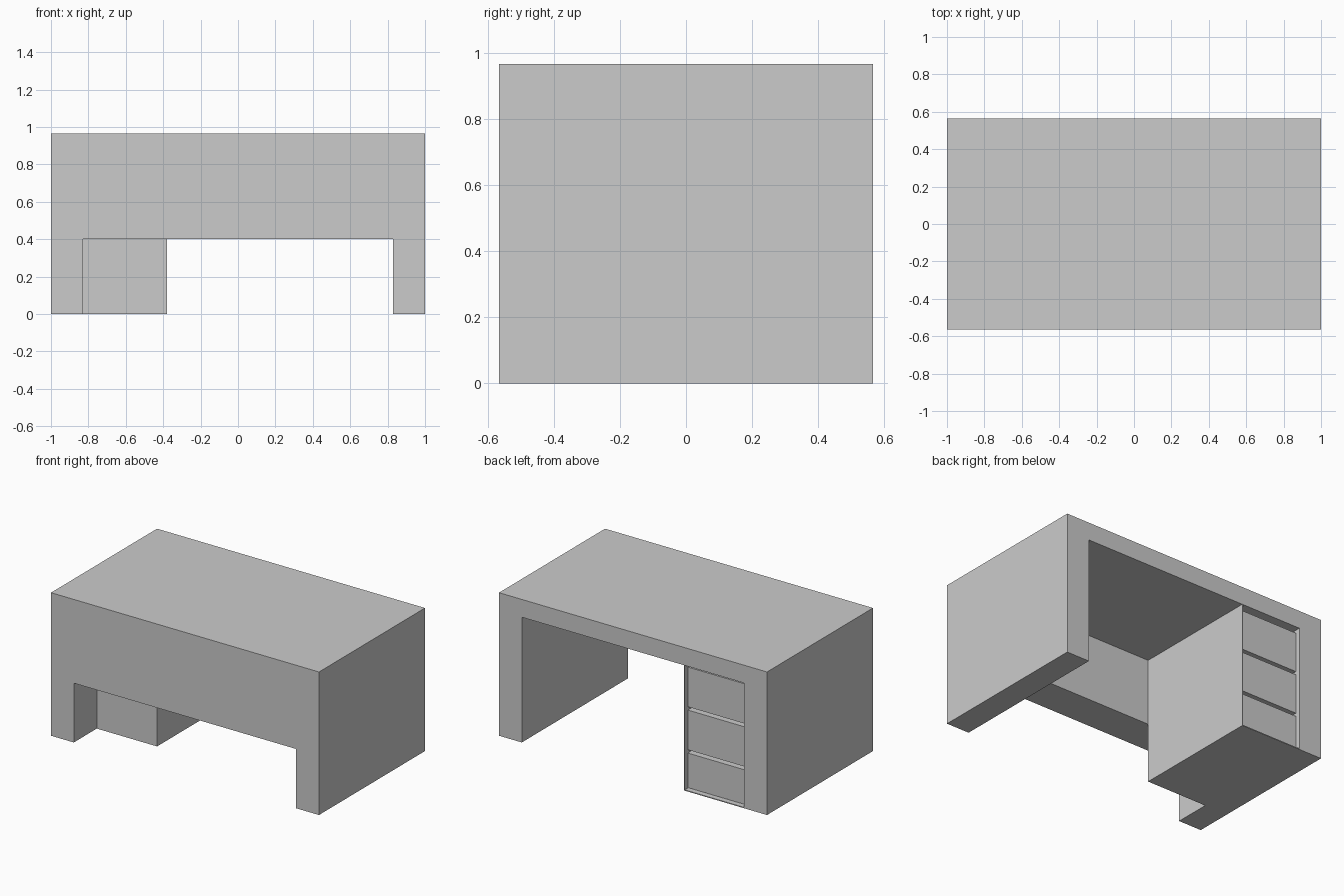
import bpy

if "Cube" in bpy.data.objects:
    bpy.data.objects.remove(bpy.data.objects["Cube"])

W, D, H = 1.0, 0.565, 0.965      # half width, half depth, height
LEG, TOP = 0.17, 0.12            # leg and top thickness
UNDER = H - TOP                  # underside of the top
INNER = W - LEG                  # inner face of the legs
PANEL_BACK = -0.32               # rear face of the front panel
PED_X = -0.38                    # free side of the drawer pedestal


def box(name, x, y, z):
    """Box from (min, max) pairs on each axis."""
    bpy.ops.mesh.primitive_cube_add(
        size=1, location=[(a + b) / 2 for a, b in (x, y, z)])
    ob = bpy.context.object
    ob.name = name
    ob.scale = [b - a for a, b in (x, y, z)]
    bpy.ops.object.transform_apply(location=False, rotation=False, scale=True)
    return ob


# Desk shell: profile of top and legs as one arch, extruded front to back
arch = [(-W, 0), (-W, H), (W, H), (W, 0),
        (INNER, 0), (INNER, UNDER), (-INNER, UNDER), (-INNER, 0)]
n = len(arch)
verts = [(x, y, z) for y in (-D, D) for x, z in arch]
faces = [tuple(range(n - 1, -1, -1)), tuple(range(n, 2 * n))]
faces += [(i, (i + 1) % n, n + (i + 1) % n, n + i) for i in range(n)]
mesh = bpy.data.meshes.new("desk_shell")
mesh.from_pydata(verts, [], faces)

import bmesh
bm = bmesh.new()
bm.from_mesh(mesh)
# Front panel: bridge the legs by extending the front of the arch
bmesh.ops.recalc_face_normals(bm, faces=bm.faces)
bm.to_mesh(mesh)
bm.free()
shell = bpy.data.objects.new("desk_shell", mesh)
bpy.context.collection.objects.link(shell)

# Front panel between the legs
box("front_panel", (-INNER, INNER), (-D, PANEL_BACK), (0.40, UNDER))

# Drawer pedestal: thin side, floor and front wall
t = 0.006
box("pedestal_side", (PED_X - t, PED_X), (PANEL_BACK, D), (0, UNDER))
box("pedestal_floor", (-INNER, PED_X - t), (PANEL_BACK, D), (0, t))
box("pedestal_front_wall", (-INNER, PED_X - t),
    (PANEL_BACK, PANEL_BACK + t), (t, UNDER))

# Three drawers, slightly recessed with gaps between them
for i, z in enumerate([(0.01, 0.243), (0.265, 0.533), (0.555, 0.823)]):
    box(f"drawer_{i + 1}", (-INNER + 0.002, PED_X - t - 0.002),
        (PANEL_BACK + 0.03, D - 0.03), z)
